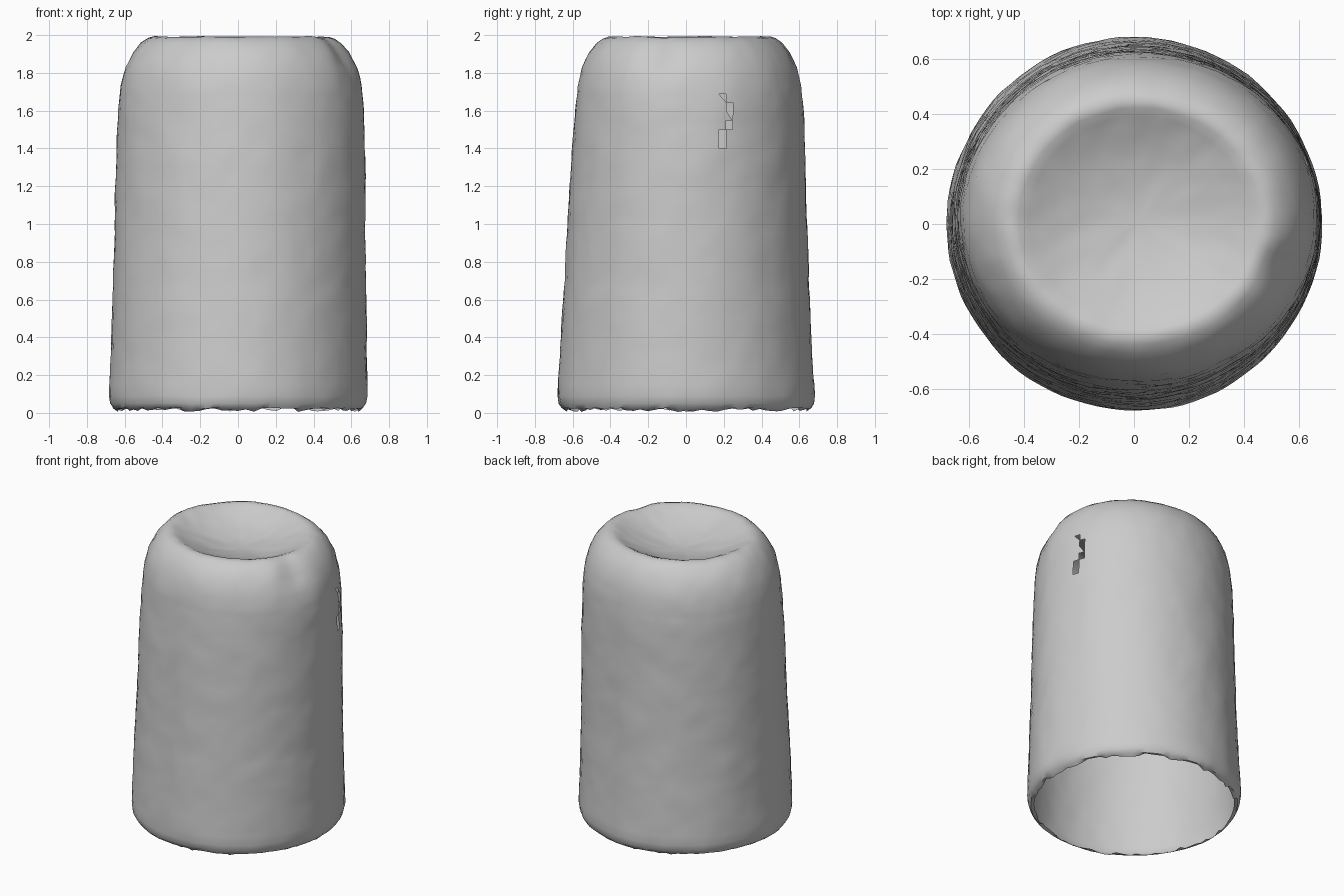
import bpy, bmesh, math, random
from mathutils import Vector, noise

cube = bpy.data.objects.get("Cube")
if cube:
    bpy.data.objects.remove(cube, do_unlink=True)
random.seed(4)
SEGMENTS = 96

# Profile from the rolled bottom lip up the wall to the top crest: (radius, z)
PROFILE = [(0.638, 0.02), (0.66, 0.025), (0.676, 0.05), (0.683, 0.09), (0.681, 0.15),
           (0.673, 0.3), (0.657, 0.7), (0.645, 1.1), (0.636, 1.4), (0.627, 1.6),
           (0.614, 1.73), (0.59, 1.83), (0.55, 1.91), (0.51, 1.958), (0.475, 1.983),
           (0.445, 1.992)]
# Bowl-shaped dish inside the crest
DISH_RADIUS, DISH_DEPTH = 0.42, 0.115
PROFILE += [(DISH_RADIUS * k, 1.987 - DISH_DEPTH * (1 - k * k))
            for k in (1, 0.92, 0.84, 0.74, 0.62, 0.5, 0.36, 0.2)]


def refine(points, step):
    """Split long profile segments into even short ones."""
    result = [points[0]]
    for a, b in zip(points, points[1:]):
        count = max(1, round(math.dist(a, b) / step))
        for i in range(1, count + 1):
            t = i / count
            result.append((a[0] + (b[0] - a[0]) * t, a[1] + (b[1] - a[1]) * t))
    return result


def shape(angle, r, z):
    """Oval, slightly leaning, hand-worn version of the turned profile."""
    up = min(z / 1.6, 1)
    p = Vector((r * (1 + 0.04 * up) * math.cos(angle) + 0.018 * up,
                r * (1 - 0.035 * up) * math.sin(angle) + 0.018 * up ** 2, z))
    p += noise.noise_vector(p * 5) * 0.004 + noise.noise_vector(p * 14) * 0.004
    # Crumpled shoulder on one side
    offset = p - Vector((0.54, -0.16, 1.9))
    offset.z *= 0.7
    crumple = math.exp(-(offset.length / 0.09) ** 2)
    p -= Vector((0.6, -0.2, 0.6)) * 0.035 * crumple
    p.z = min(p.z, 2.0)
    return p


bm = bmesh.new()
rings = []
for i, (r, z) in enumerate(refine(PROFILE, 0.05)):
    ring = []
    for s in range(SEGMENTS):
        p = shape(2 * math.pi * s / SEGMENTS, r, z)
        if i == 0:  # ragged bottom edge
            p.z = random.uniform(0.005, 0.035)
        ring.append(bm.verts.new(p))
    rings.append(ring)
for low, high in zip(rings, rings[1:]):
    for s in range(SEGMENTS):
        n = (s + 1) % SEGMENTS
        bm.faces.new((low[s], low[n], high[n], high[s]))
centre = bm.verts.new(shape(0, 0, 1.987 - DISH_DEPTH))
for s in range(SEGMENTS):
    bm.faces.new((rings[-1][s], rings[-1][(s + 1) % SEGMENTS], centre))


def side_faces(half_width):
    """Faces along a wandering vertical line on one side wall."""
    found = []
    for f in bm.faces:
        c = f.calc_center_median()
        path = 0.22 + 0.025 * math.sin(c.z * 25)
        if c.x > 0.3 and 1.4 < c.z < 1.7 and abs(c.y - path) < half_width:
            found.append(f)
    return found


# Torn crack with jagged triangular edges
bmesh.ops.triangulate(bm, faces=side_faces(0.06))
bmesh.ops.delete(bm, geom=side_faces(0.015), context="FACES")

mesh = bpy.data.meshes.new("hollow_shell")
bm.to_mesh(mesh)
bm.free()
shell = bpy.data.objects.new("hollow_shell", mesh)
bpy.context.collection.objects.link(shell)

# Plain grey finish
grey = bpy.data.materials.new("plain grey")
grey.use_nodes = True
colour = (0.6, 0.6, 0.6, 1)
grey.diffuse_color = colour
grey.node_tree.nodes["Principled BSDF"].inputs["Base Color"].default_value = colour
mesh.materials.append(grey)

bpy.context.view_layer.objects.active = shell
shell.select_set(True)
bpy.ops.object.shade_smooth_by_angle(angle=math.radians(50))
